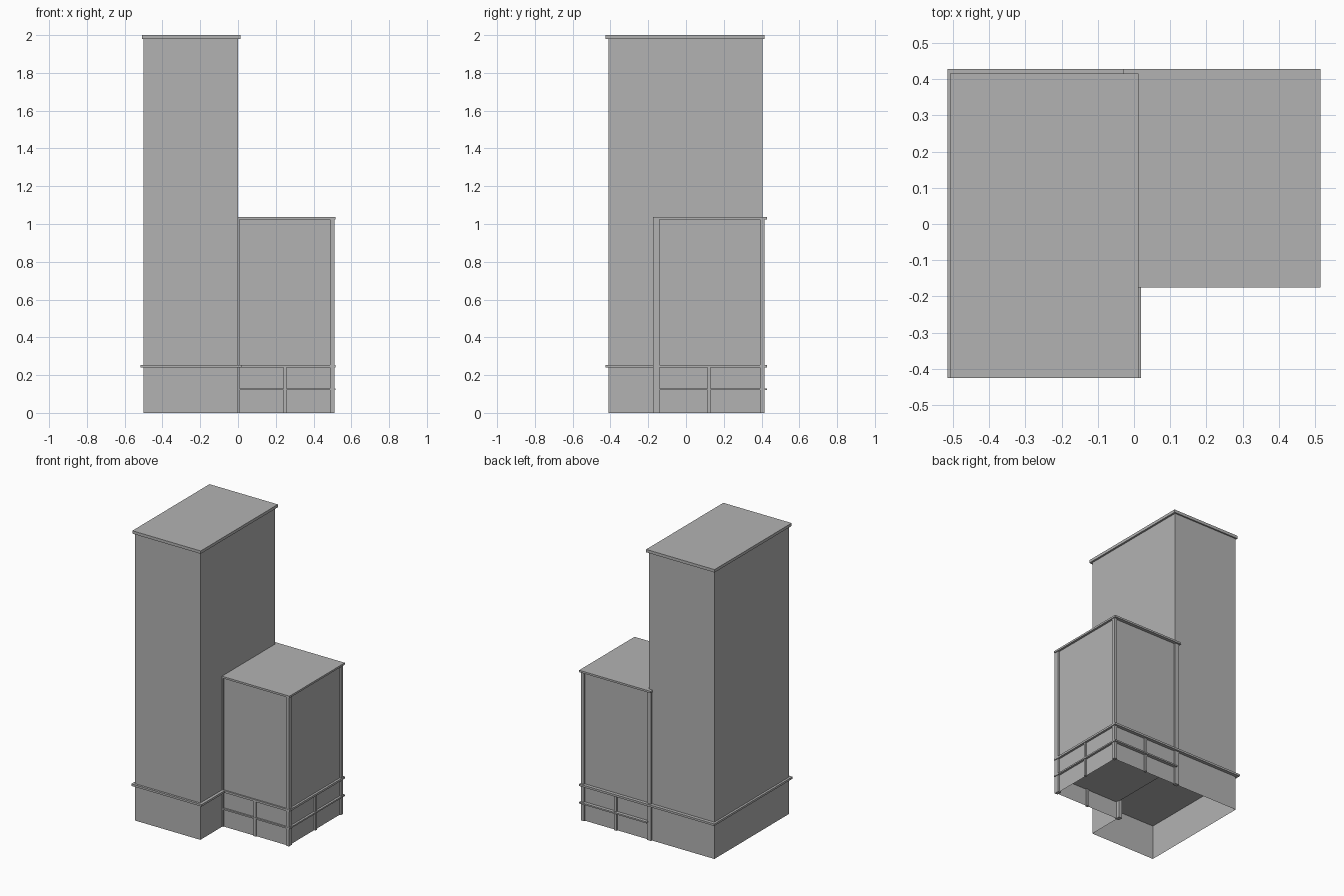
import bpy
import bmesh

old = bpy.data.objects.get("Cube")
if old:
    bpy.data.objects.remove(old, do_unlink=True)

concrete = bpy.data.materials.new("concrete_grey")
concrete.use_nodes = True
grey = (0.45, 0.45, 0.45, 1)
concrete.diffuse_color = grey
concrete.node_tree.nodes["Principled BSDF"].inputs["Base Color"].default_value = grey


def finish(name, bm):
    mesh = bpy.data.meshes.new(name)
    bm.to_mesh(mesh)
    bm.free()
    mesh.materials.append(concrete)
    obj = bpy.data.objects.new(name, mesh)
    bpy.context.collection.objects.link(obj)
    return obj


def box(name, x, y, z):
    """Box from its (min, max) ranges."""
    bm = bmesh.new()
    bmesh.ops.create_cube(bm, size=1)
    for v in bm.verts:
        v.co = [sum(r) / 2 + c * (r[1] - r[0]) for c, r in zip(v.co, (x, y, z))]
    return finish(name, bm)


def open_walls(name, outline, height):
    """Ring of upright walls with no floor or ceiling."""
    bm = bmesh.new()
    low = [bm.verts.new((x, y, 0)) for x, y in outline]
    high = [bm.verts.new((x, y, height)) for x, y in outline]
    for i in range(len(outline)):
        j = (i + 1) % len(outline)
        bm.faces.new((low[i], low[j], high[j], high[i]))
    return finish(name, bm)


# Main extents
left, middle, right = -0.5, 0.0, 0.5
front, step, back = -0.41, -0.165, 0.405
podium_top, annex_top, tower_top = 0.24, 1.025, 1.98

# Podium, hollow underneath
open_walls("podium_walls", [(left, front), (middle, front), (middle, step),
                            (right, step), (right, back), (left, back)], podium_top)

# Tower and lower annex
box("tower_body", (left, middle), (front, back), (podium_top, tower_top))
box("annex_body", (middle, right), (step, back), (podium_top, annex_top))

# Roof slabs
box("tower_roof", (-0.508, 0.013), (-0.425, 0.415), (tower_top, 2.0))
box("annex_roof", (-0.03, 0.515), (-0.175, 0.428), (annex_top, 1.038))

# Ledges around the podium
box("tower_ledge", (-0.515, 0.02), (-0.425, 0.428), (podium_top, 0.254))
box("annex_ledge", (0.02, 0.515), (-0.175, 0.428), (podium_top, 0.254))
box("annex_middle_ledge", (0.001, 0.515), (-0.175, 0.428), (0.12, 0.13))

# Full-height corner posts of the annex
for name, x, y in (("front_inner", (-0.02, 0.008), (-0.173, -0.14)),
                   ("front_outer", (0.487, 0.51), (-0.173, -0.14)),
                   ("back_outer", (0.487, 0.51), (0.392, 0.415)),
                   ("back_inner", (-0.025, 0.008), (0.392, 0.415))):
    box(name + "_post", x, y, (0, annex_top))

# Short middle posts on the annex podium
box("front_middle_post", (0.24, 0.257), (-0.173, -0.157), (0, podium_top))
box("back_middle_post", (0.24, 0.257), (0.397, 0.415), (0, podium_top))
box("side_middle_post", (0.492, 0.51), (0.115, 0.13), (0, podium_top))
